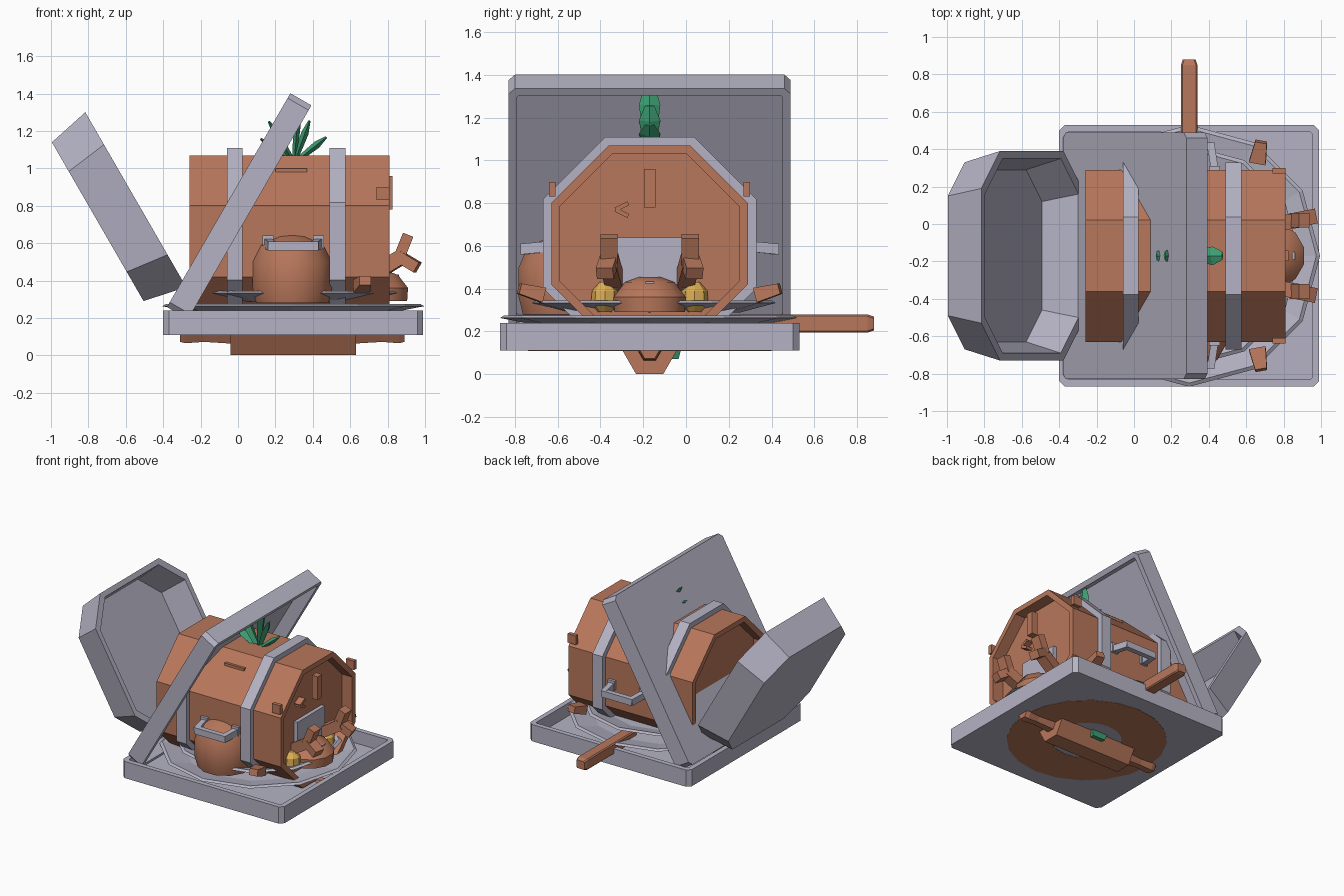
import bpy, math
from math import sin, cos, pi
from mathutils import Matrix, Vector

if "Cube" in bpy.data.objects:
    bpy.data.objects.remove(bpy.data.objects["Cube"])

def material(name, rgb):
    m = bpy.data.materials.new(name)
    m.diffuse_color = (*rgb, 1)
    m.use_nodes = True
    m.node_tree.nodes["Principled BSDF"].inputs["Base Color"].default_value = m.diffuse_color
    return m

WOOD = material("wood", (0.48, 0.185, 0.105))
METAL = material("metal", (0.46, 0.45, 0.55))
LEAF = material("leaf_green", (0.05, 0.36, 0.18))
YELLOW = material("yellow", (0.72, 0.42, 0.09))

def frame(o, x, z):
    """Matrix with origin o and the given local x and z directions."""
    x, z = Vector(x).normalized(), Vector(z).normalized()
    y = z.cross(x)
    return Matrix.Translation(o) @ Matrix((x, y, z)).transposed().to_4x4()

def rect(hx, hy, c, z):
    """Rectangle ring with cut corners."""
    return [(hx, -hy + c, z), (hx, hy - c, z), (hx - c, hy, z), (-hx + c, hy, z),
            (-hx, hy - c, z), (-hx, -hy + c, z), (-hx + c, -hy, z), (hx - c, -hy, z)]

def octa(h, z):
    return rect(h, h, h * 0.586, z)

def circle(r, z, n, off=0.0):
    return [(r * cos(2 * pi * i / n + off), r * sin(2 * pi * i / n + off), z) for i in range(n)]

def loft(name, rings, mat, mtx=None, loop=False, smooth=False):
    """Skin rings together; cap both ends, or join last ring to first."""
    n = len(rings[0])
    verts = [p for r in rings for p in r]
    faces = []
    k = len(rings)
    for a in range(k if loop else k - 1):
        b = (a + 1) % k
        for i in range(n):
            j = (i + 1) % n
            faces.append((a * n + i, a * n + j, b * n + j, b * n + i))
    if not loop:
        faces.append(tuple(reversed(range(n))))
        faces.append(tuple(range((k - 1) * n, k * n)))
    me = bpy.data.meshes.new(name)
    me.from_pydata(verts, [], faces)
    me.materials.append(mat)
    ob = bpy.data.objects.new(name, me)
    bpy.context.collection.objects.link(ob)
    if mtx is not None:
        me.transform(mtx)
    if smooth:
        bpy.ops.object.select_all(action='DESELECT')
        ob.select_set(True)
        bpy.context.view_layer.objects.active = ob
        bpy.ops.object.shade_smooth_by_angle(angle=math.radians(35))
    return ob

def bar(name, a, b, w, h, mat, up=(0, 0, 1), taper=1.0):
    """Square bar from a to b, height h along up."""
    a, b = Vector(a), Vector(b)
    d = b - a
    side = Vector(up).cross(d)
    s = 0.5 * taper
    r = lambda k, z: [(w * k, -h * k, z), (w * k, h * k, z), (-w * k, h * k, z), (-w * k, -h * k, z)]
    return loft(name, [r(0.5, 0), r(s, d.length)], mat, frame(a, side, d))

CX, CY = 0.295, -0.17

# Square trays: one lying flat, one leaning over the barrel
def tray(name, hx, hy, mtx):
    d, t, c = 0.13, 0.038, 0.03
    loft(name, [rect(hx, hy, c, 0), rect(hx, hy, c, d), rect(hx - t, hy - t, 0.01, d),
                rect(hx - t, hy - t, 0.01, 0.03)], METAL, mtx)

tray("base_tray", 0.695, 0.70, Matrix.Translation((CX, CY, 0.11)))
tray("leaning_tray", 0.66, 0.66, frame((-0.05, CY, 0.83), (0.5, 0, 0.866), (0.866, 0, -0.5)))

# Deep eight-sided pan tipped to the left
loft("deep_pan", [rect(0.49, 0.50, 0.18, 0), rect(0.54, 0.56, 0.20, 0.235),
                  rect(0.50, 0.52, 0.19, 0.235), rect(0.455, 0.46, 0.17, 0.035)],
     METAL, frame((-0.75, CY, 0.715), (-0.5, 0, 0.866), (0.866, 0, 0.5)))

# Wooden ring under the tray
zc = 0.108
loft("under_disc", [circle(0.57, zc, 20), circle(0.57, 0.112, 20), circle(0.25, 0.112, 20),
                    circle(0.25, zc, 20)], WOOD, Matrix.Translation((CX, CY, 0)), loop=True)

# Thin twelve-sided plates around the barrel
for name, r1, z1, r0, z0 in (("large_plate", 0.70, 0.275, 0.52, 0.24),
                             ("small_plate", 0.59, 0.345, 0.42, 0.30)):
    loft(name, [circle(r0, z0 - 0.012, 12), circle(r1, z1 - 0.012, 12), circle(r1 - 0.02, z1, 12),
                circle(r0, z0, 12)], METAL, Matrix.Translation((CX, CY, 0)))

# Eight-sided barrel with sunk ends and two metal hoops
BAR = frame((0, CY, 0.61), (0, 1, 0), (1, 0, 0))
loft("barrel", [octa(0.42, -0.17), octa(0.42, -0.26), octa(0.46, -0.26), octa(0.46, 0.81),
                octa(0.42, 0.81), octa(0.42, 0.72)], WOOD, BAR)
for x in (-0.06, 0.49):
    loft("barrel_hoop", [octa(0.455, x), octa(0.50, x), octa(0.50, x + 0.085),
                         octa(0.455, x + 0.085)], METAL, BAR, loop=True)
# Slots in the barrel slopes
for s in (-1, 1):
    bar("barrel_slot", (0.20, CY + s * 0.272, 0.99), (0.37, CY + s * 0.272, 0.99), 0.02, 0.02, WOOD)
    bar("barrel_peg", (0.74, CY + s * 0.455, 0.865), (0.81, CY + s * 0.455, 0.865), 0.03, 0.07, WOOD)

# Barrel end fittings
bar("end_latch", (0.80, CY, 0.78), (0.80, CY, 0.96), 0.055, 0.05, WOOD, up=(1, 0, 0))
bar("end_plate", (0.72, CY, 0.52), (0.75, CY, 0.52), 0.34, 0.24, METAL)
bar("end_notch_a", (0.74, -0.27, 0.80), (0.74, -0.33, 0.77), 0.06, 0.02, WOOD)
bar("end_notch_b", (0.74, -0.27, 0.74), (0.74, -0.33, 0.77), 0.06, 0.02, WOOD)

# Forked sticks poking out of the barrel end
for s in (-1, 1):
    y = CY + s * 0.19
    bar("fork_stem", (0.70, y - s * 0.03, 0.42), (0.88, y, 0.53), 0.08, 0.08, WOOD)
    bar("fork_upper", (0.86, y, 0.52), (0.91, y, 0.645), 0.08, 0.06, WOOD)
    bar("fork_lower", (0.86, y, 0.53), (0.96, y + s * 0.02, 0.47), 0.08, 0.06, WOOD)
    # yellow lumps beside them
    loft("yellow_lump", [circle(r, z, 8) for r, z in ((0.03, 0.29), (0.065, 0.33), (0.06, 0.39), (0.025, 0.43))],
         YELLOW, Matrix.Translation((0.73, CY + s * 0.21, 0)))
    # wooden scraps on the plates
    bar("wood_scrap", (0.66, CY + s * 0.50, 0.37), (0.68, CY + s * 0.61, 0.40), 0.09, 0.07, WOOD, taper=0.7)

# Round pot in front, low domed pot at the right
POT = ((0.20, 0.28), (0.22, 0.36), (0.22, 0.50), (0.18, 0.59), (0.09, 0.635), (0.01, 0.65))
loft("front_pot", [circle(r, z, 12, pi / 12) for r, z in POT], WOOD,
     Matrix.Translation((0.29, -0.57, 0)), smooth=True)
loft("end_pot", [circle(r, z, 12, pi / 12) for r, z in ((0.17, 0.29), (0.175, 0.36), (0.12, 0.43), (0.05, 0.455))],
     WOOD, Matrix.Translation((0.74, CY, 0)), smooth=True)
bar("end_pot_stud", (0.80, CY, 0.42), (0.86, CY, 0.42), 0.04, 0.025, METAL)

# U-shaped metal handles on front and back
for s in (-1, 1):
    y0, y1 = CY + s * 0.44, CY + s * 0.585
    bar("handle_bar", (0.165, y1, 0.585), (0.425, y1, 0.585), 0.04, 0.05, METAL)
    for x0, x1 in ((0.155, 0.18), (0.435, 0.41)):
        bar("handle_arm", (x0, y0, 0.60), (x1, y1 + s * 0.015, 0.585), 0.04, 0.05, METAL)
    for x in (0.16, 0.43):
        bar("handle_foot", (x, y0 - s * 0.02, 0.605), (x, y0 + s * 0.04, 0.605), 0.06, 0.07, METAL)

# Wooden handle sticking out at the back
H = frame((CX, 0.25, 0.237), (1, 0, 0), (0, 1, 0))
loft("back_handle", [rect(0.044, 0.042, 0.008, 0), rect(0.044, 0.042, 0.008, 0.60),
                     rect(0.034, 0.032, 0.008, 0.63)], WOOD, H)

# Six-sided rolling pin underneath
PIN = frame((0, CY, 0.112), (0, 1, 0), (1, 0, 0))
loft("rolling_pin", [circle(r, x, 6) for r, x in
     ((0.046, -0.31), (0.054, -0.28), (0.046, -0.18), (0.056, -0.04), (0.128, -0.04),
      (0.128, 0.63), (0.056, 0.63), (0.046, 0.77), (0.054, 0.86), (0.046, 0.89))], WOOD, PIN)

# Green stem end beside the pin
bar("stem_end", (0.295, CY + 0.10, 0.13), (0.295, CY + 0.10, 0.07), 0.15, 0.10, LEAF, up=(0, 1, 0), taper=0.7)

# Fan of pointed leaves on top of the barrel
def leaf(base, lean, side, length):
    d = Vector((sin(lean), side, cos(lean)))
    w = Vector((0, 1, 0))
    m = frame(base, w - d.normalized() * w.dot(d.normalized()), d)
    blade = lambda k, t, z: [(k, 0, z), (0, t, z), (-k, 0, z), (0, -t, z)]
    loft("leaf", [blade(0.022, 0.012, 0), blade(0.05, 0.02, length * 0.7),
                  blade(0.022, 0.006, length)], LEAF, m)

for lean, side, length in ((0.08, 0, 0.33), (-0.55, 0, 0.26), (-0.95, 0, 0.22),
                           (0.9, 0, 0.22), (0.35, 0.0, 0.24)):
    leaf((0.30, CY, 1.03), lean, side, length)
